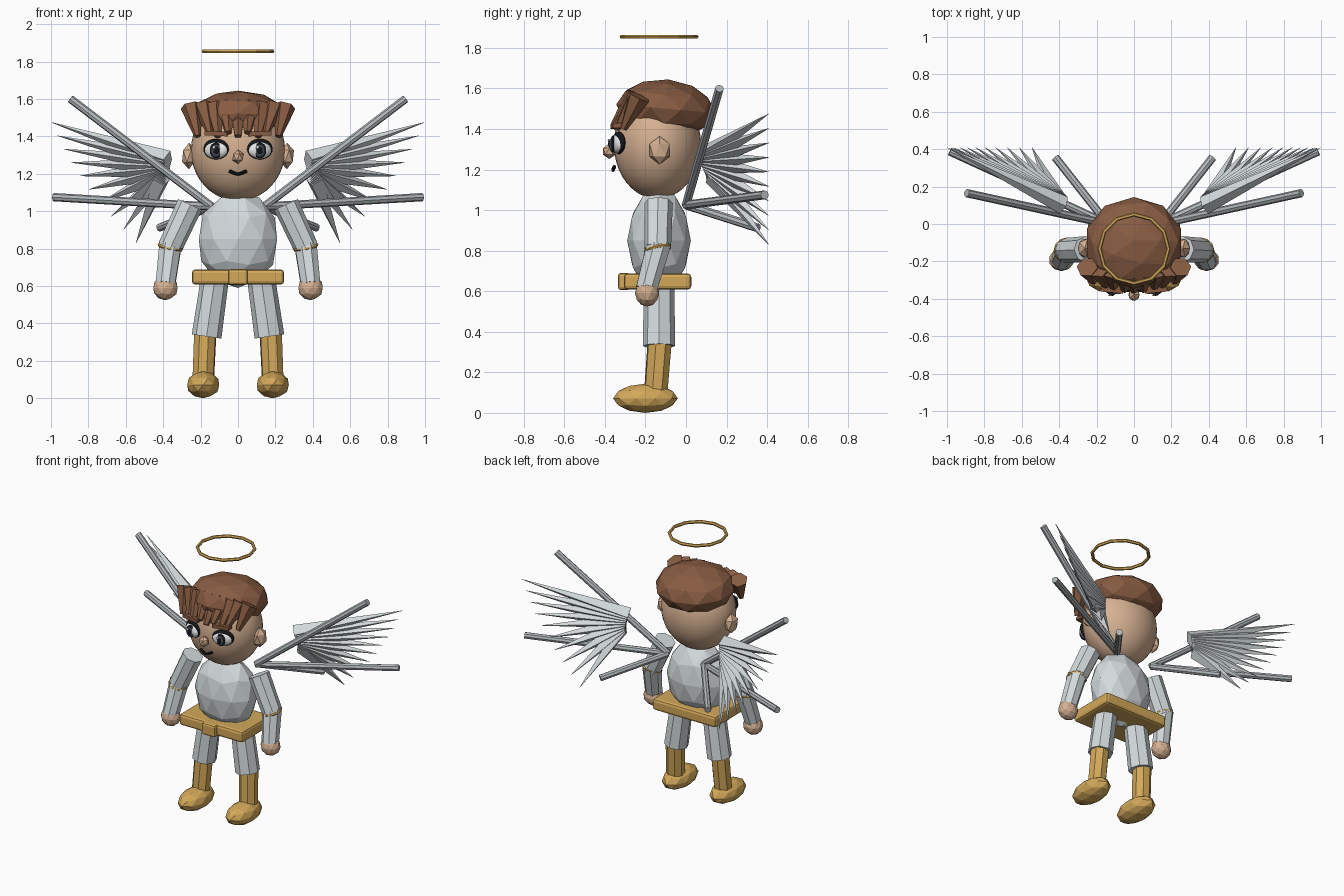
import bpy, math
from mathutils import Vector

if "Cube" in bpy.data.objects:
    bpy.data.objects.remove(bpy.data.objects["Cube"])


def material(name, r, g, b):
    lin = [((c / 255 + 0.055) / 1.055) ** 2.4 for c in (r, g, b)]
    m = bpy.data.materials.new(name)
    m.diffuse_color = (*lin, 1)
    m.use_nodes = True
    m.node_tree.nodes["Principled BSDF"].inputs["Base Color"].default_value = m.diffuse_color
    return m


WHITE = material("robe white", 212, 219, 221)
SPAR = material("wing spar grey", 178, 184, 187)
SKIN = material("skin", 214, 177, 146)
HAIR = material("hair brown", 136, 92, 66)
GOLD = material("gold", 212, 169, 90)
BLACK = material("black", 18, 20, 24)
IRIS = material("iris slate", 70, 82, 98)
EYE = material("eye white", 238, 240, 240)
CY = -0.133  # body centre line


def finish(name, mat, smooth=False):
    o = bpy.context.object
    o.name = name
    o.data.materials.append(mat)
    if smooth:
        bpy.ops.object.shade_smooth()
    return o


def ico(name, mat, loc, radii, sub=2, rot=(0, 0, 0)):
    bpy.ops.mesh.primitive_ico_sphere_add(subdivisions=sub, radius=1, location=loc, rotation=rot)
    bpy.context.object.scale = radii
    return finish(name, mat)


def ball(name, mat, loc, radii, rot=(0, 0, 0)):
    bpy.ops.mesh.primitive_uv_sphere_add(segments=32, ring_count=20, radius=1, location=loc, rotation=rot)
    bpy.context.object.scale = radii
    return finish(name, mat, True)


def rod(name, mat, a, b, r1, r2, sides=8):
    a, b = Vector(a), Vector(b)
    d = b - a
    bpy.ops.mesh.primitive_cone_add(vertices=sides, radius1=r1, radius2=r2, depth=d.length,
                                    location=(a + b) / 2,
                                    rotation=d.to_track_quat('Z', 'Y').to_euler())
    return finish(name, mat)


def box(name, mat, loc, half, bevel=0.0, rot=(0, 0, 0)):
    bpy.ops.mesh.primitive_cube_add(size=2, location=loc, rotation=rot)
    o = bpy.context.object
    o.scale = half
    bpy.ops.object.transform_apply(location=False, rotation=False, scale=True)
    if bevel:
        m = o.modifiers.new("bevel", 'BEVEL')
        m.width, m.segments = bevel, 2
    return finish(name, mat)


def ring(name, mat, loc, R, r, seg, rot=(0, 0, 0)):
    bpy.ops.mesh.primitive_torus_add(major_segments=seg, minor_segments=6, major_radius=R,
                                     minor_radius=r, location=loc, rotation=rot)
    return finish(name, mat)


def lerp(a, b, t):
    return Vector(a).lerp(Vector(b), t)


# Head, nose, hair cap and halo
ball("head", SKIN, (0, CY - 0.008, 1.325), (0.252, 0.215, 0.27))
ico("nose", SKIN, (0, -0.378, 1.29), (0.034, 0.036, 0.038), 1)
ico("hair_cap", HAIR, (0, -0.10, 1.5), (0.265, 0.245, 0.145), 2, (math.radians(-5), 0, 0))
ring("halo", GOLD, (0, CY, 1.855), 0.184, 0.011, 12)

# Fringe of tapered hair clumps
for i in range(9):
    x = -0.25 + i * 0.0625
    back = 0.05 * (abs(x) / 0.25) ** 2
    lean = 0.8 if i % 2 else 0.86
    rod("hair_clump", HAIR, (x, -0.245 + back * 0.3, 1.56),
        (x * lean, -0.358 + back, 1.40 + 0.02 * (i % 2)), 0.058, 0.018, 6)

# Mouth from short tubes
mouth = [(-0.046, -0.352, 1.215), (-0.022, -0.358, 1.204), (0, -0.36, 1.196),
         (0.022, -0.358, 1.204), (0.046, -0.352, 1.215)]
for a, b in zip(mouth, mouth[1:]):
    rod("mouth", BLACK, a, b, 0.009, 0.009, 6)

# Torso, belt and buckle
ico("torso", WHITE, (0, CY, 0.85), (0.22, 0.157, 0.26))
box("belt", GOLD, (0, -0.14, 0.648), (0.247, 0.166, 0.04), 0.018)
box("buckle", GOLD, (0, -0.305, 0.648), (0.052, 0.03, 0.042), 0.014)

for s in (-1, 1):
    # Eyes: lash rim, white, iris, pupil, highlight
    ex = s * 0.117
    turn = (0, 0, s * math.radians(20))
    ball("lash_rim", BLACK, (ex, -0.332, 1.332), (0.072, 0.024, 0.055), turn)
    ball("eye_white", EYE, (ex, -0.34, 1.326), (0.064, 0.028, 0.045), turn)
    ball("iris_rim", BLACK, (ex, -0.36, 1.325), (0.034, 0.014, 0.042))
    ball("iris", IRIS, (ex, -0.365, 1.323), (0.027, 0.0135, 0.034))
    ball("pupil", BLACK, (ex, -0.372, 1.325), (0.016, 0.012, 0.022))
    ball("eye_highlight", EYE, (ex - 0.012, -0.381, 1.342), (0.008, 0.005, 0.009))
    box("eyebrow", HAIR, (ex, -0.345, 1.415), (0.06, 0.022, 0.012), 0, (0, s * -0.05, s * 0.1))
    ico("ear", SKIN, (s * 0.262, -0.13, 1.295), (0.042, 0.058, 0.07), 1)

    # Arms
    elbow = (s * 0.362, -0.14, 0.81)
    rod("upper_arm", WHITE, (s * 0.257, -0.135, 1.035), elbow, 0.07, 0.066)
    ring("elbow_band", GOLD, elbow, 0.06, 0.009, 12, (0.2, s * -0.2, 0))
    rod("forearm", WHITE, (s * 0.36, -0.135, 0.83), (s * 0.388, -0.195, 0.61), 0.064, 0.056)
    ico("hand", SKIN, (s * 0.388, -0.192, 0.59), (0.068, 0.06, 0.066))

    # Legs and boots
    rod("leg", WHITE, (s * 0.125, CY, 0.63), (s * 0.168, CY, 0.33), 0.075, 0.08)
    rod("boot_shaft", GOLD, (s * 0.175, -0.13, 0.35), (s * 0.186, -0.15, 0.09), 0.062, 0.06)
    ico("shoe", GOLD, (s * 0.186, -0.2, 0.072), (0.09, 0.16, 0.072))

    # Wing spars
    root = (s * 0.14, 0.0, 1.025)
    for end in ((0.895, 0.165, 1.6), (0.985, 0.388, 1.075), (0.42, 0.355, 0.912)):
        rod("wing_spar", SPAR, root, (s * end[0], end[1], end[2]), 0.022, 0.022)

    # Fan of tapered feathers
    n = 10
    for i in range(n):
        t = i / (n - 1)
        a = lerp((s * 0.375, 0.10, 1.275), (s * 0.41, 0.13, 1.17), t)
        b = lerp((s * 0.998, 0.408, 1.475), (s * 0.545, 0.408, 0.83), t)
        b.x += s * 0.05 * math.sin(math.pi * t)
        rod("feather", WHITE, a, b, 0.05, 0.001, 4)
